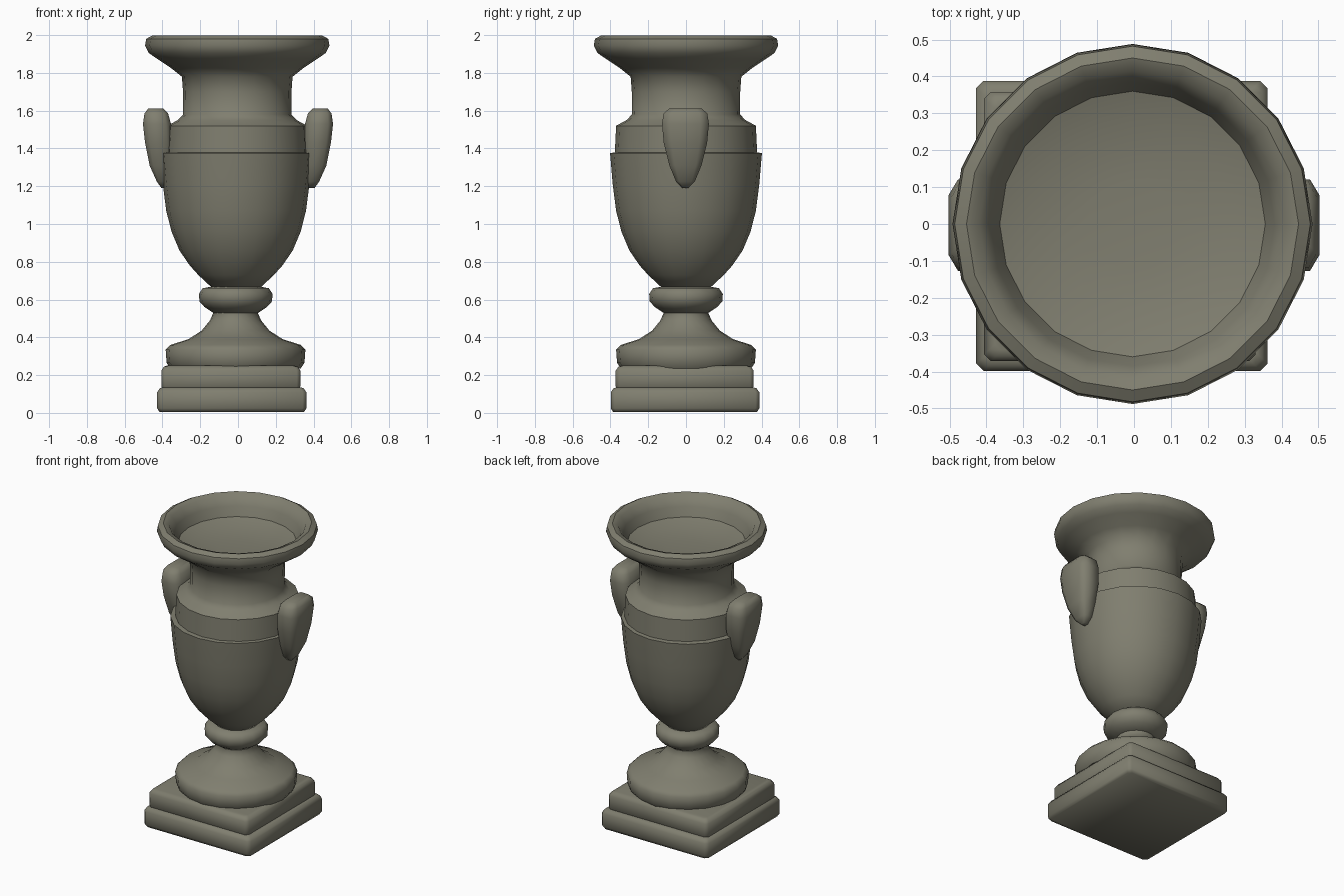
import bpy
import bmesh
from math import sin, cos, pi, radians

cube = bpy.data.objects.get("Cube")
if cube:
    bpy.data.objects.remove(cube, do_unlink=True)

# Weathered olive stone
COLOUR = (0.215, 0.21, 0.16, 1)
stone = bpy.data.materials.new("olive stone")
stone.use_nodes = True
stone.diffuse_color = COLOUR
bsdf = stone.node_tree.nodes["Principled BSDF"]
bsdf.inputs["Base Color"].default_value = COLOUR
bsdf.inputs["Roughness"].default_value = 0.8


def circle(sides):
    return [(sin(2 * pi * i / sides), cos(2 * pi * i / sides)) for i in range(sides)]


def cut_square(cut):
    c = 1 - cut
    return [(c, -1), (1, -c), (1, c), (c, 1), (-c, 1), (-1, c), (-1, -c), (-c, -1)]


def loft(name, outline, rings, angle=50):
    """Skin an outline through rings of (centre x, centre y, half x, half y, z)."""
    bm = bmesh.new()
    loops = [[bm.verts.new((cx + u * sx, cy + v * sy, z)) for u, v in outline]
             for cx, cy, sx, sy, z in rings]
    n = len(outline)
    for low, high in zip(loops, loops[1:]):
        for i in range(n):
            j = (i + 1) % n
            bm.faces.new((low[i], low[j], high[j], high[i]))
    bm.faces.new(loops[0])
    bm.faces.new(loops[-1])
    bmesh.ops.recalc_face_normals(bm, faces=bm.faces)
    mesh = bpy.data.meshes.new(name)
    bm.to_mesh(mesh)
    bm.free()
    mesh.materials.append(stone)
    obj = bpy.data.objects.new(name, mesh)
    bpy.context.collection.objects.link(obj)
    bpy.ops.object.select_all(action="DESELECT")
    obj.select_set(True)
    bpy.context.view_layer.objects.active = obj
    bpy.ops.object.shade_smooth_by_angle(angle=radians(angle))
    return obj


def turned(name, profile, sides, cx=-0.01):
    return loft(name, circle(sides), [(cx, 0, r, r, z) for r, z in profile])


def slab(name, cx, cy, sx, sy, low, high):
    # Square block with a softly bulging edge
    steps = [(0.012, 0), (0, 0.15), (0, 0.8), (0.014, 0.96), (0.03, 1)]
    loft(name, cut_square(0.05),
         [(cx, cy, sx - inset, sy - inset, low + t * (high - low)) for inset, t in steps])


# Square plinth, set slightly off the axis
slab("lower_plinth", -0.033, -0.005, 0.395, 0.393, 0.005, 0.135)
slab("upper_plinth", -0.038, -0.007, 0.368, 0.365, 0.12, 0.25)

# Spreading foot and narrow stem
turned("foot", [(0.345, 0.235), (0.365, 0.265), (0.37, 0.335), (0.345, 0.36),
                (0.25, 0.39), (0.18, 0.435), (0.135, 0.49), (0.118, 0.53),
                (0.13, 0.56)], 20, -0.013)

# Ring between stem and bowl
turned("stem_ring", [(0.12, 0.53), (0.165, 0.56), (0.192, 0.59), (0.195, 0.63),
                     (0.175, 0.66), (0.12, 0.67)], 16, -0.012)

# Egg-shaped body
turned("body", [(0.125, 0.66), (0.2, 0.73), (0.245, 0.78), (0.3, 0.86),
                (0.342, 0.96), (0.37, 1.07), (0.388, 1.21), (0.402, 1.375),
                (0.37, 1.38)], 20)

# Shoulder, neck, flared rim and shallow dished opening
turned("neck_and_rim", [(0.377, 1.37), (0.37, 1.52), (0.315, 1.55), (0.286, 1.58),
                        (0.287, 1.7), (0.293, 1.78), (0.35, 1.825), (0.425, 1.875),
                        (0.468, 1.905), (0.488, 1.945), (0.482, 1.98), (0.45, 1.998),
                        (0.415, 1.985), (0.385, 1.93), (0.36, 1.87), (0.28, 1.845),
                        (0.12, 1.83)], 20, -0.004)

# Ear-shaped handles: rows of (inner x, outer x, half width, z)
EAR = [(0.37, 0.405, 0.015, 1.19), (0.36, 0.43, 0.05, 1.225),
       (0.355, 0.468, 0.085, 1.31), (0.35, 0.492, 0.115, 1.43),
       (0.355, 0.503, 0.124, 1.53), (0.37, 0.495, 0.116, 1.585),
       (0.395, 0.475, 0.085, 1.612)]
for side, label in ((1, "left_handle"), (-1, "right_handle")):
    loft(label, cut_square(0.35),
         [(side * (a + b) / 2, -0.003, (b - a) / 2, w, z) for a, b, w, z in EAR], 60)
